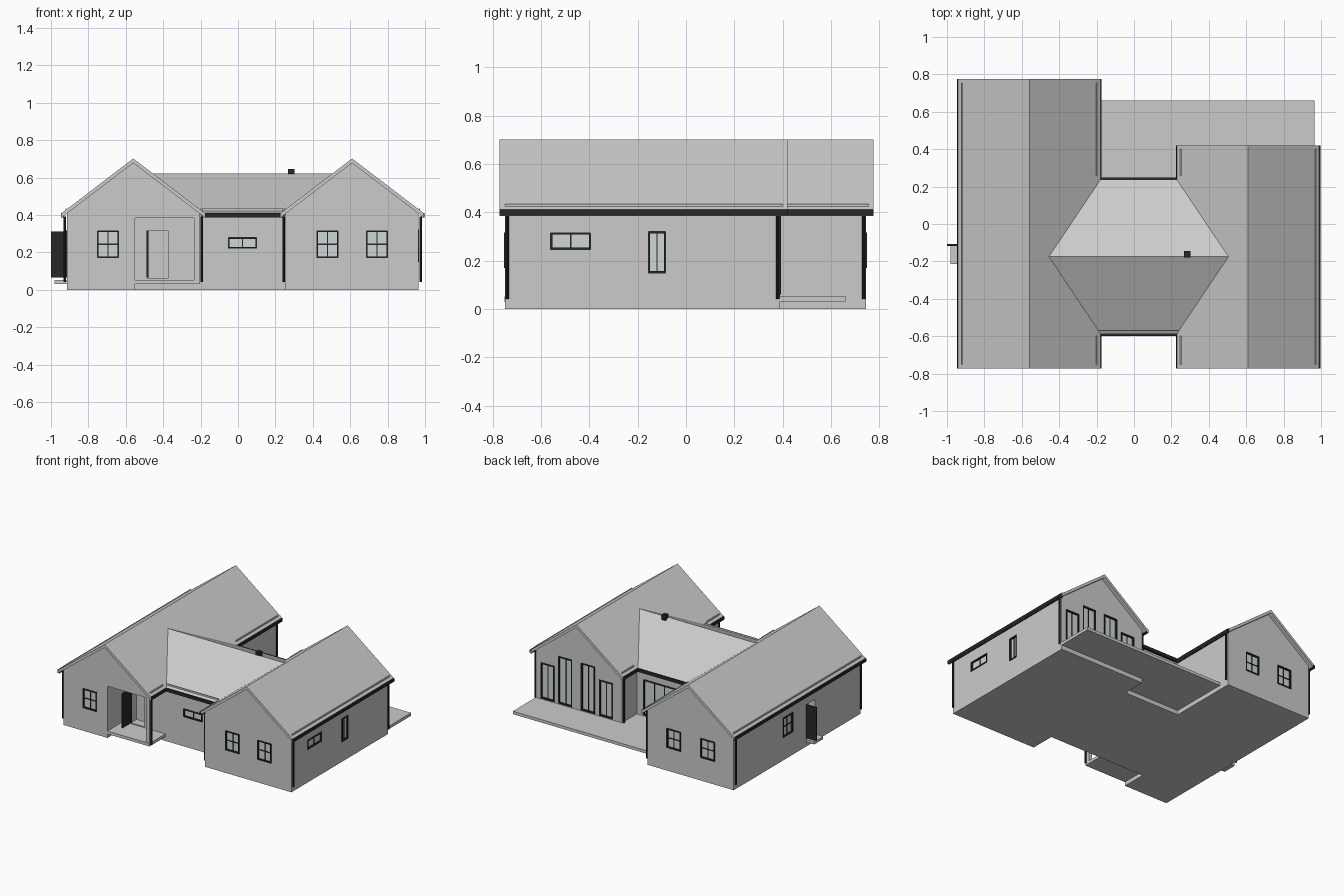
import bpy, bmesh
from mathutils import Vector

if "Cube" in bpy.data.objects:
    bpy.data.objects.remove(bpy.data.objects["Cube"])


def material(name, r, g, b):
    m = bpy.data.materials.new(name)
    m.diffuse_color = (r, g, b, 1)
    m.use_nodes = True
    m.node_tree.nodes["Principled BSDF"].inputs["Base Color"].default_value = m.diffuse_color
    return m


BLACK = material("black_metal", 0.02, 0.02, 0.02)
GLASS = material("window_glass", 0.62, 0.68, 0.67)


def finish(name, bm, mat=None):
    bmesh.ops.recalc_face_normals(bm, faces=bm.faces[:])
    me = bpy.data.meshes.new(name)
    bm.to_mesh(me)
    bm.free()
    ob = bpy.data.objects.new(name, me)
    bpy.context.collection.objects.link(ob)
    if mat:
        me.materials.append(mat)
    return ob


def boxes(name, items, mat=None):
    """One object from boxes given as (x0, x1, y0, y1, z0, z1)."""
    bm = bmesh.new()
    for x0, x1, y0, y1, z0, z1 in items:
        vs = bmesh.ops.create_cube(bm, size=1)["verts"]
        for v in vs:
            v.co = Vector(((x0 + x1) / 2 + v.co.x * (x1 - x0),
                           (y0 + y1) / 2 + v.co.y * (y1 - y0),
                           (z0 + z1) / 2 + v.co.z * (z1 - z0)))
    return finish(name, bm, mat)


def prism(name, profile, y0, y1):
    """Extrude an (x, z) profile along y."""
    bm = bmesh.new()
    face = bm.faces.new([bm.verts.new((x, y0, z)) for x, z in profile])
    ext = bmesh.ops.extrude_face_region(bm, geom=[face])["geom"]
    for v in ext:
        if isinstance(v, bmesh.types.BMVert):
            v.co.y = y1
    return finish(name, bm)


def cut(targets, name, items):
    c = boxes(name, items)
    c.hide_render = True
    c.hide_set(True)
    c.display_type = 'WIRE'
    for t in targets:
        m = t.modifiers.new(name, 'BOOLEAN')
        m.operation, m.solver, m.object = 'DIFFERENCE', 'EXACT', c


LX, RX, HALF, EAVE, RIDGE = -0.56, 0.61, 0.355, 0.41, 0.702
OVER, THICK = 0.383, 0.024
SLOPE = (RIDGE - EAVE) / OVER
CY = -0.175


# Walls and gable roofs of the two wings
def wing(name, cx, y0, y1):
    top = RIDGE - THICK * 0.6
    side = top - SLOPE * HALF
    walls = prism(name + "_walls", [(cx - HALF, 0), (cx + HALF, 0), (cx + HALF, side),
                                    (cx, top), (cx - HALF, side)], y0, y1)
    e = EAVE - THICK
    prism(name + "_roof", [(cx - OVER, EAVE), (cx, RIDGE), (cx + OVER, EAVE), (cx + OVER, e),
                           (cx, RIDGE - THICK), (cx - OVER, e)], y0 - 0.022, y1 + 0.03)
    return walls


left = wing("left_wing", LX, -0.75, 0.745)
right = wing("right_wing", RX, -0.75, 0.39)
centre = boxes("centre_walls", [(LX + HALF, RX - HALF, -0.565, 0.215, 0, 0.41)])

# Centre roof with valleys running into the wings
bm = bmesh.new()
ridge = [bm.verts.new((x, CY, 0.622)) for x in (-0.46, 0.508)]
for y in (-0.59, 0.24):
    a, b = [bm.verts.new((x, y, EAVE)) for x in (-0.19, 0.24)]
    bm.faces.new([ridge[0], a, b, ridge[1]])
bm.normal_update()
roof = finish("centre_roof", bm)
sol = roof.modifiers.new("thickness", 'SOLIDIFY')
sol.thickness = 0.02
sol.offset = -1

# Porch recess with corner post, slab and wall behind
cut([left], "porch_cutter", [(-0.55, -0.15, -0.80, -0.565, -0.05, 0.385)])
boxes("porch_post", [(-0.235, -0.207, -0.748, -0.72, 0.03, 0.39)])
boxes("porch_slab", [(-0.555, -0.203, -0.752, -0.56, 0.03, 0.052)])
boxes("terrace_slab", [(-0.205, 0.255, 0.21, 0.66, 0.032, 0.054),
                       (0.255, 0.965, 0.388, 0.66, 0.032, 0.054)])
boxes("side_step", [(-0.98, -0.913, -0.215, -0.11, 0.032, 0.052)])

# Windows: framed panes set into cut openings
openings = []


def window(name, side, plane, a0, a1, z0, z1, cols=2, rows=2):
    sign = -1 if side in "FL" else 1

    def slab(p0, p1, zz0, zz1, d0, d1):
        u, v = sorted((plane + sign * d0, plane + sign * d1))
        return (p0, p1, u, v, zz0, zz1) if side in "FB" else (u, v, p0, p1, zz0, zz1)

    openings.append(slab(a0, a1, z0, z1, -0.02, 0.03))
    w = 0.007
    bars = [slab(a0 - 0.002, a0 + w, z0, z1, -0.018, 0.004),
            slab(a1 - w, a1 + 0.002, z0, z1, -0.018, 0.004),
            slab(a0, a1, z0 - 0.002, z0 + w, -0.018, 0.004),
            slab(a0, a1, z1 - w, z1 + 0.002, -0.018, 0.004)]
    for i in range(1, cols):
        p = a0 + (a1 - a0) * i / cols
        bars.append(slab(p - 0.003, p + 0.003, z0, z1, -0.016, -0.004))
    for i in range(1, rows):
        p = z0 + (z1 - z0) * i / rows
        bars.append(slab(a0, a1, p - 0.003, p + 0.003, -0.016, -0.004))
    boxes(name + "_frame", bars, BLACK)
    boxes(name + "_glass", [slab(a0, a1, z0, z1, -0.013, -0.008)], GLASS)


for i, x in enumerate((-0.695, 0.478, 0.743)):
    window(f"front_window_{i}", "F", -0.75, x - 0.057, x + 0.057, 0.172, 0.315)
window("centre_front_window", "F", -0.565, -0.052, 0.10, 0.222, 0.28, 2, 1)
for i, x in enumerate((-0.70, -0.42)):
    window(f"back_window_{i}", "B", 0.745, x - 0.057, x + 0.057, 0.172, 0.315)
window("left_window", "L", LX - HALF, 0.05, 0.165, 0.172, 0.315)
window("right_wide_window", "R", RX + HALF, -0.56, -0.395, 0.247, 0.315, 2, 1)
window("right_tall_window", "R", RX + HALF, -0.155, -0.085, 0.15, 0.32, 2, 1)
for i, (x, top) in enumerate(((0.385, 0.325), (0.535, 0.41), (0.722, 0.41), (0.868, 0.325))):
    window(f"terrace_window_{i}", "B", 0.39, x - 0.055, x + 0.055, 0.062, top, 2, 1)
window("terrace_doors", "B", 0.215, -0.14, 0.20, 0.062, 0.325, 4, 1)

# Door openings with the doors standing open
openings.append((-0.485, -0.375, -0.60, -0.50, 0.06, 0.318))
openings.append((-0.95, -0.86, -0.215, -0.115, 0.06, 0.312))
boxes("front_door", [(-0.488, -0.478, -0.675, -0.565, 0.065, 0.318)], BLACK)
boxes("side_door", [(-1.0, -0.912, -0.117, -0.107, 0.065, 0.312)], BLACK)
cut([left, right, centre], "opening_cutter", openings)

# Gutters along every open eave
g = 0.016
gz = (0.388, 0.412)
boxes("gutters", [(-0.946, -0.946 + g, -0.772, 0.775, *gz),
                  (0.98, 0.996, -0.772, 0.42, *gz),
                  (-0.19, -0.174, -0.772, -0.585, *gz), (-0.19, -0.174, 0.24, 0.775, *gz),
                  (0.224, 0.24, -0.772, -0.585, *gz), (0.224, 0.24, 0.24, 0.42, *gz),
                  (-0.19, 0.24, -0.598, -0.584, *gz), (-0.19, 0.24, 0.234, 0.248, *gz)], BLACK)

# Downpipes at the wing corners
bm = bmesh.new()
for cx, back in ((LX, 0.735), (RX, 0.38)):
    for s in (-1, 1):
        for y in (-0.74, back):
            vs = bmesh.ops.create_cone(bm, cap_ends=True, segments=10, radius1=0.007,
                                       radius2=0.007, depth=0.35)["verts"]
            bmesh.ops.translate(bm, verts=vs, vec=(cx + s * (HALF + 0.011), y, 0.217))
finish("downpipes", bm, BLACK)

# Snow rails just above the eaves
rz = (0.422, 0.434)
boxes("snow_rails", [(-0.923, -0.917, -0.75, 0.755, *rz), (0.967, 0.973, -0.75, 0.40, *rz),
                     (-0.203, -0.197, 0.26, 0.755, *rz), (0.247, 0.253, 0.26, 0.40, *rz),
                     (0.247, 0.253, -0.75, -0.60, *rz), (-0.203, -0.197, -0.75, -0.60, *rz),
                     (-0.19, 0.24, -0.571, -0.566, *rz)])

# Roof vent
boxes("roof_vent", [(0.268, 0.302, -0.178, -0.144, 0.60, 0.645)], BLACK)
